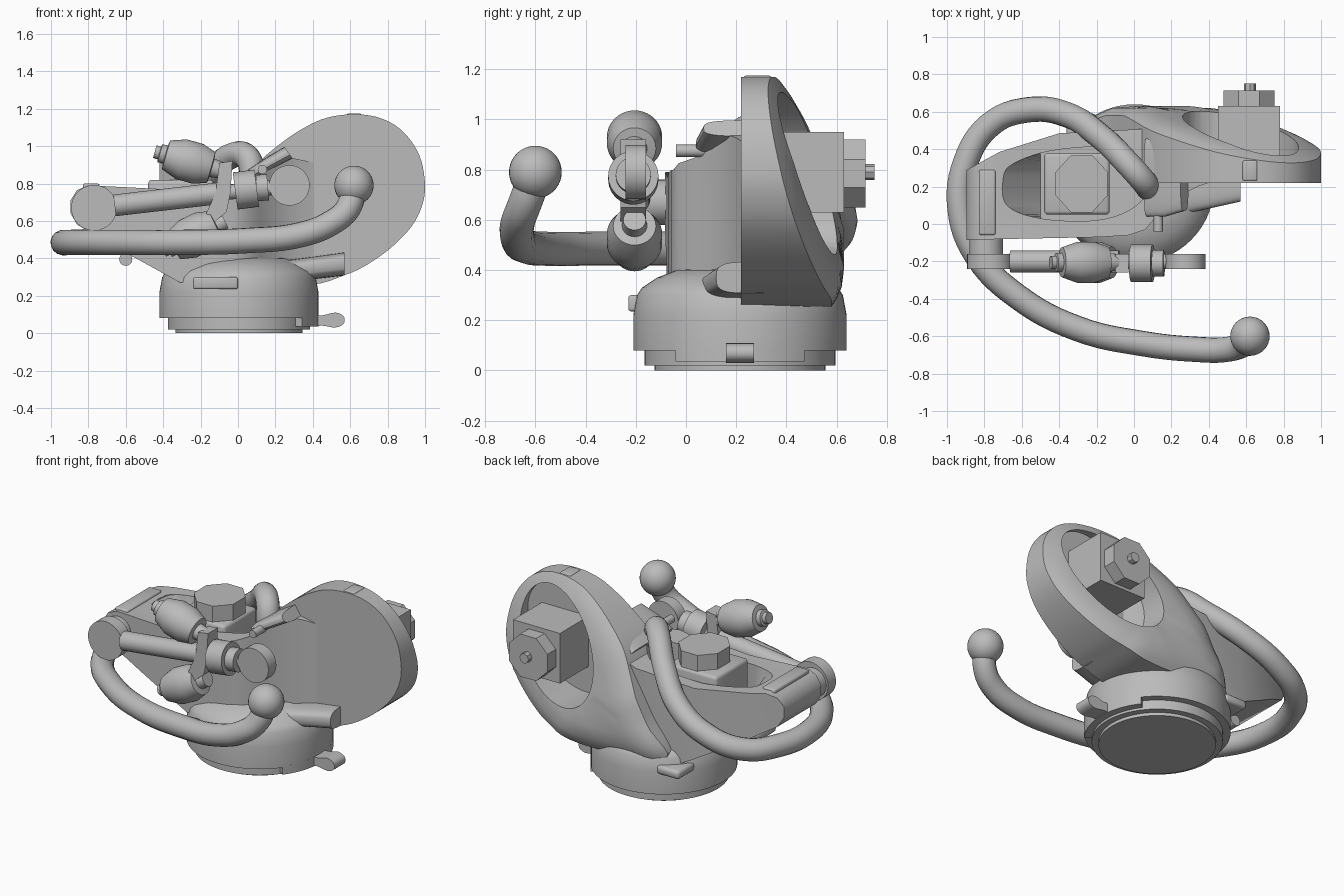
import bpy, bmesh, math
from mathutils import Vector

if "Cube" in bpy.data.objects:
    bpy.data.objects.remove(bpy.data.objects["Cube"])

GREY = (0.5, 0.5, 0.5, 1)
metal = bpy.data.materials.new("plain_grey")
metal.use_nodes = True
metal.diffuse_color = GREY
metal.node_tree.nodes["Principled BSDF"].inputs["Base Color"].default_value = GREY


def finish(name, bm):
    bmesh.ops.recalc_face_normals(bm, faces=bm.faces)
    mesh = bpy.data.meshes.new(name)
    bm.to_mesh(mesh)
    bm.free()
    mesh.materials.append(metal)
    ob = bpy.data.objects.new(name, mesh)
    bpy.context.collection.objects.link(ob)
    smooth(ob)
    return ob


def activate(ob):
    bpy.ops.object.select_all(action='DESELECT')
    ob.select_set(True)
    bpy.context.view_layer.objects.active = ob


def smooth(ob):
    activate(ob)
    bpy.ops.object.shade_smooth_by_angle(angle=math.radians(35))


def skin(name, rings, bevel=0):
    """Join rings of points with quads and close both ends."""
    bm = bmesh.new()
    loops = [[bm.verts.new(p) for p in ring] for ring in rings]
    n = len(loops[0])
    for a, b in zip(loops, loops[1:]):
        for i in range(n):
            j = (i + 1) % n
            bm.faces.new((a[i], a[j], b[j], b[i]))
    bm.faces.new(loops[0])
    bm.faces.new(loops[-1])
    if bevel:
        bmesh.ops.bevel(bm, geom=bm.edges[:], offset=bevel, segments=3, affect='EDGES', profile=0.5)
    return finish(name, bm)


def prism(name, pts, axis, lo, hi, bevel=0):
    place = (lambda p, h: (p[0], h, p[1])) if axis == 'y' else (lambda p, h: (p[0], p[1], h))
    return skin(name, [[place(p, h) for p in pts] for h in (lo, hi)], bevel)


def box(name, x, y, z, bevel=0):
    return prism(name, [(x[0], y[0]), (x[1], y[0]), (x[1], y[1]), (x[0], y[1])], 'z', *z, bevel)


def lathe(name, a, b, profile, sides=40):
    """Turn (fraction along axis, radius) pairs about the line a-b."""
    a, b = Vector(a), Vector(b)
    turn = (b - a).to_track_quat('Z', 'Y')
    return skin(name, [[a + (b - a) * t + turn @ Vector((r * math.cos(k * math.tau / sides),
                r * math.sin(k * math.tau / sides), 0)) for k in range(sides)] for t, r in profile])


def rod(name, a, b, r, sides=40):
    return lathe(name, a, b, [(0, r), (1, r)], sides)


def spline(pts, steps=5):
    """Closed smooth outline through a few points."""
    out, n = [], len(pts)
    for i in range(n):
        p = [Vector(pts[(i + k - 1) % n]) for k in range(4)]
        for s in range(steps):
            t = s / steps
            out.append(0.5 * (2 * p[1] + (p[2] - p[0]) * t + (2 * p[0] - 5 * p[1] + 4 * p[2] - p[3]) * t ** 2
                              + (3 * p[1] - p[0] - 3 * p[2] + p[3]) * t ** 3))
    return out


def oval(cx, cy, rx, ry, n=48, tilt=0, start=0):
    c, s = math.cos(tilt), math.sin(tilt)
    ring = [(rx * math.cos(start + k * math.tau / n), ry * math.sin(start + k * math.tau / n)) for k in range(n)]
    return [(cx + u * c - v * s, cy + u * s + v * c) for u, v in ring]


def boolean(ob, tool, operation, keep=False):
    activate(ob)
    mod = ob.modifiers.new("cut", 'BOOLEAN')
    mod.operation, mod.object, mod.solver = operation, tool, 'EXACT'
    bpy.ops.object.modifier_apply(modifier=mod.name)
    if not keep:
        bpy.data.objects.remove(tool)
    smooth(ob)


def lip(name, stations, slope):
    """Round-fronted flange: stations are x, z, front y and half thickness."""
    across = Vector((-math.sin(slope), 0, math.cos(slope)))
    plump = lambda w: math.copysign(abs(w) ** .6, w)
    rings = []
    for x, z, front, half in stations:
        arc = oval(0, 0, 1, 1, 32)
        rings.append([Vector((x, .25 - (.25 - front) * plump(u), z)) + across * half * plump(v) for u, v in arc])
    return skin(name, rings)


# Round base with stepped foot and domed shoulder
base_profile = [(0, .34), (.02, .34), (.02, .38), (.08, .38), (.08, .425), (.22, .425), (.3, .41),
                (.33, .39), (.37, .33), (.4, .25), (.41, .1)]
lathe("base", (.005, .215, 0), (.005, .215, 1), base_profile, 64)
band = [(.005 + r * math.cos(a * .065), .215 + r * math.sin(a * .065))
        for r, steps in ((.425, range(-10, 11)), (.35, range(10, -11, -1))) for a in steps]
prism("base_side_band", band, 'z', .035, .09)
prism("base_side_lug", spline([(.36, .04), (.45, .04), (.52, .03), (.565, .05), (.565, .09),
                               (.52, .11), (.45, .095), (.36, .095)], 3), 'y', .16, .27)
box("base_front_plate", (-.24, .0), (-.23, -.15), (.235, .3), .012)
box("base_rear_lug", (-.36, -.2), (.42, .59), (.21, .265), .02)

# Tilted main arm: flat front, rim deepening toward the base, bulged back
outline = spline([(1, .79), (.97, .95), (.88, 1.08), (.76, 1.15), (.62, 1.17), (.47, 1.15), (.34, 1.09), (.21, 1),
                  (.09, .89), (0, .74), (-.12, .52), (-.24, .3), (.1, .26), (.4, .26), (.57, .31), (.68, .36),
                  (.81, .45), (.92, .56), (.98, .67)])


def rim_depth(x, z):
    return min(.58, .17 + math.sqrt(.44 ** 2 - min(x, 0) ** 2), .6 - .16 * (x - .2) - .24 * (z - .4))


rings = [[(p.x, .22, p.y) for p in outline]]
for scale, bulge in ((1, 0), (.92, .02), (.8, .04), (.6, .05), (.3, .05)):
    ring = [(.4 + (p.x - .4) * scale, .64 + (p.y - .64) * scale) for p in outline]
    rings.append([(x, min(.63, rim_depth(x, z) + bulge), z) for x, z in ring])
arm = skin("main_arm", rings)
boolean(arm, prism("arm_pocket_cutter", oval(.57, .785, .365, .26, tilt=.85), 'y', .34, 1), 'DIFFERENCE')
box("arm_top_tab", (.58, .66), (.23, .34), (1.15, 1.175), .01)

# Counter housing: side profile crossed with plan shape, then hollowed
side = [(-.8, .79), (-.86, .765), (-.895, .71), (-.895, .64), (-.86, .58), (-.6, .43), (-.31, .27), (.3, .27),
        (.47, .34), (.47, .9), (.27, .94), (.12, .85), (0, .8), (-.4, .77)]
plan = [(-.92, -.085), (-.18, -.07), (-.03, -.06), (.06, -.03), (.12, .04), (.18, .1), (.26, .16), (.34, .2),
        (.43, .23), (.43, .3), (.085, .51), (-.4, .485), (-.72, .385), (-.92, .275)]
housing = prism("counter_housing", side, 'y', -.2, .7)
boolean(housing, prism("plan_cutter", plan, 'z', .2, 1), 'INTERSECT')
well = spline([(-.7, .24), (-.68, .1), (-.5, .03), (-.2, .02), (0, .09), (.09, .22), (.03, .34), (-.15, .41),
               (-.45, .39), (-.65, .32)])
well_cutter = skin("well_cutter", [[(max(p.x, -.5), p.y, .56) for p in well], [(p.x, p.y, .78) for p in well],
                                   [(p.x, p.y, 1.2) for p in well]])
boolean(housing, well_cutter, 'DIFFERENCE', keep=True)
boolean(arm, well_cutter, 'DIFFERENCE')
box("housing_lid", (-.83, -.74), (-.06, .29), (.765, .8), .012)
rod("housing_under_stud", (-.6, .0, .395), (-.6, .2, .395), .035, 20)

# Two drive motors: block, octagonal head, shaft
EIGHTH = math.pi / 8
box("housing_motor_block", (-.48, -.13), (.05, .38), (.5, .82), .02)
prism("housing_motor_head", oval(-.28, .215, .15, .165, 8, start=EIGHTH), 'z', .8, .92)
box("arm_motor_block", (.45, .78), (.3, .63), (.63, .95))
prism("arm_motor_head", oval(.615, .785, .147, .147, 8, start=EIGHTH), 'y', .62, .715)
rod("arm_motor_shaft", (.62, .7, .79), (.62, .75, .79), .032, 8)

# Guard lips joining the arm front
lip("lower_lip", [(.1, .33, .03, .05), (.3, .335, .06, .06), (.57, .37, .12, .062)], 0)
lip("upper_lip", [(.07, .85, .04, .03), (.17, .91, .04, .035), (.27, .965, .07, .038)], .6)
rod("upper_lip_pin", (.13, -.04, .875), (.13, .15, .875), .025, 16)

# Linkage across the front
Y = -.2
rod("link_left_eye", (-.77, -.24, .67), (-.77, -.16, .67), .122)
rod("link_left_pin", (-.79, -.17, .67), (-.79, -.05, .67), .09)
rod("link_right_eye", (.275, -.24, .79), (.275, -.16, .79), .108)
rod("link_left_neck", (-.72, Y, .675), (-.6, Y, .69), .038)
rod("link_rod", (-.66, Y, .683), (-.08, Y, .75), .058)
rod("link_shaft", (-.1, Y, .748), (.25, Y, .785), .04)
rod("link_collar_large", (-.015, -.21, .76), (.1, -.21, .775), .1)
rod("link_collar_small", (.1, -.21, .775), (.16, -.21, .78), .07)
prism("link_cross_block", [(-.13, .59), (-.06, .65), (-.04, .75), (-.03, .92), (-.1, .91), (-.12, .75),
                           (-.17, .64)], 'y', -.26, -.16)

# Matching bulb cylinders above and below the link
bulb = [(0, .045), (.14, .05), (.15, .085), (.35, .11), (.6, .11), (.83, .08), (.84, .05), (.92, .05),
        (.93, .035), (1, .035)]
for name, a, b in (("upper_bulb", (-.09, .87), (-.445, .97)), ("lower_bulb", (-.07, .6), (-.4, .44))):
    lathe(name, (a[0], -.205, a[1]), (b[0], -.205, b[1]), bulb)

# Sweeping hose with a ball end
path = [(.62, -.6, .78), (.59, -.64, .67), (.5, -.67, .59), (.33, -.67, .525), (.05, -.64, .495), (-.3, -.56, .485),
        (-.62, -.39, .485), (-.84, -.17, .485), (-.93, .08, .485), (-.9, .33, .485), (-.77, .53, .5),
        (-.57, .61, .57), (-.36, .585, .68), (-.17, .46, .83), (-.03, .32, .95), (.05, .23, .94), (.08, .19, .84)]
curve = bpy.data.curves.new("hose", 'CURVE')
curve.dimensions = '3D'
curve.bevel_depth, curve.bevel_resolution, curve.resolution_u = .068, 6, 6
curve.use_fill_caps = True
line = curve.splines.new('BEZIER')
line.bezier_points.add(len(path) - 1)
for point, co in zip(line.bezier_points, path):
    point.co = co
    point.handle_left_type = point.handle_right_type = 'AUTO'
curve.materials.append(metal)
hose = bpy.data.objects.new("hose", curve)
bpy.context.collection.objects.link(hose)
activate(hose)
bpy.ops.object.convert(target='MESH')
smooth(bpy.context.view_layer.objects.active)

bm = bmesh.new()
bmesh.ops.create_uvsphere(bm, u_segments=32, v_segments=20, radius=.105)
finish("hose_ball", bm).location = (.62, -.6, .79)
